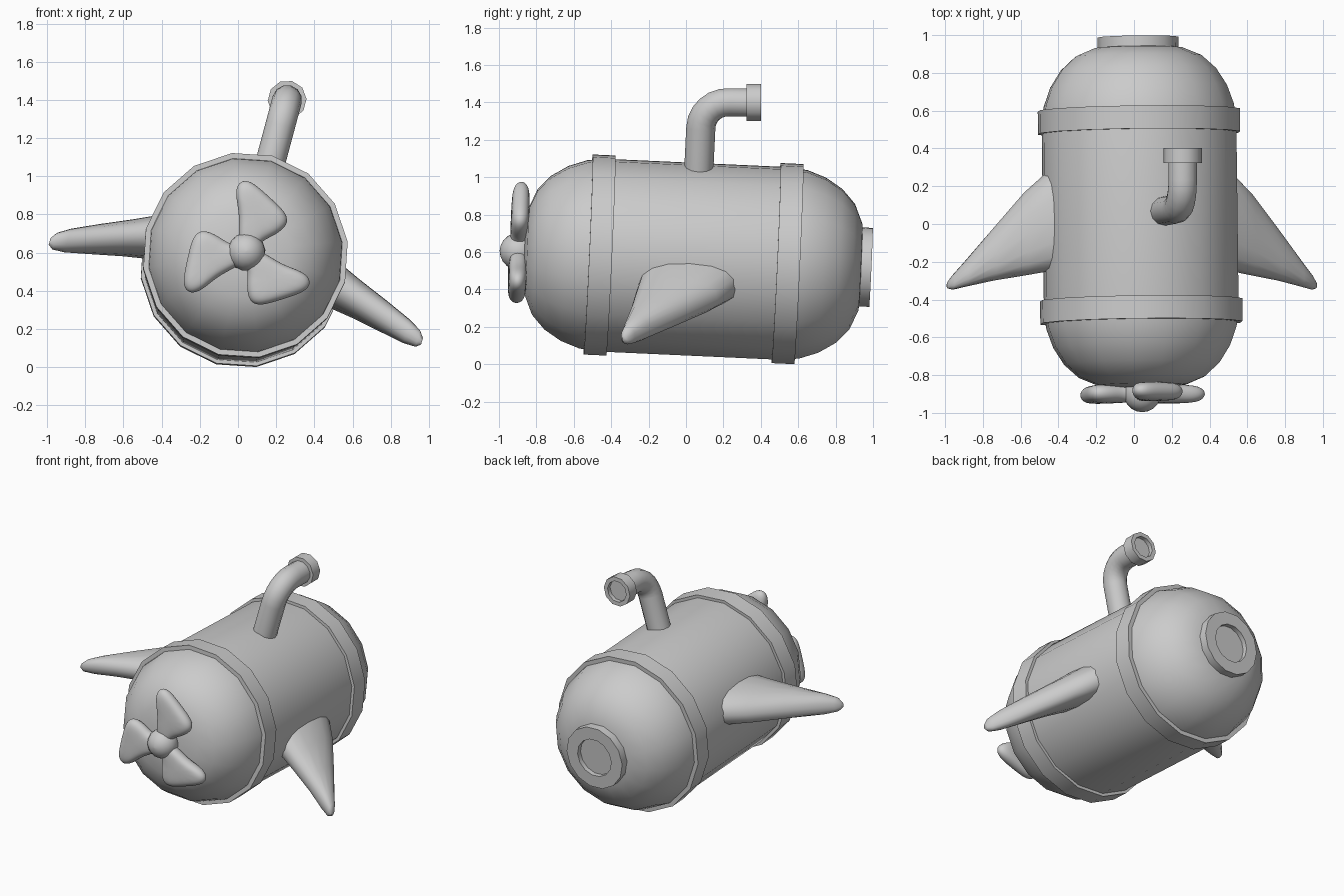
import bpy, bmesh, math
from math import sin, cos, pi, radians
from mathutils import Matrix, Vector

if "Cube" in bpy.data.objects:
    bpy.data.objects.remove(bpy.data.objects["Cube"])

# The whole vessel is rolled and pitched a little; parts are built in its own frame
FRAME = (Matrix.Translation((0.033, 0, 0.563))
         @ Matrix.Rotation(radians(15), 4, 'Y')
         @ Matrix.Rotation(radians(-2.7), 4, 'X'))


def loft(name, rings, loop=False, place=Matrix(), angle=40, subsurf=0):
    """Skin a list of equal-sized point rings; cap the ends or join them."""
    bm = bmesh.new()
    vs = [[bm.verts.new(p) for p in ring] for ring in rings]
    n = len(rings[0])
    pairs = list(zip(vs, vs[1:])) + ([(vs[-1], vs[0])] if loop else [])
    for a, b in pairs:
        for i in range(n):
            j = (i + 1) % n
            bm.faces.new((a[i], a[j], b[j], b[i]))
    if not loop:
        bm.faces.new(vs[0])
        bm.faces.new(vs[-1])
    bm.transform(FRAME @ place)
    bmesh.ops.recalc_face_normals(bm, faces=bm.faces)
    me = bpy.data.meshes.new(name)
    bm.to_mesh(me)
    bm.free()
    ob = bpy.data.objects.new(name, me)
    bpy.context.collection.objects.link(ob)
    if subsurf:
        m = ob.modifiers.new("smooth", 'SUBSURF')
        m.levels = m.render_levels = subsurf
    bpy.ops.object.select_all(action='DESELECT')
    ob.select_set(True)
    bpy.context.view_layer.objects.active = ob
    bpy.ops.object.shade_smooth_by_angle(angle=radians(angle))
    return ob


def lathe(name, profile, sides, **kw):
    """Revolve (radius, y) points about the y axis."""
    rings = [[(r * sin(2 * pi * i / sides), y, r * cos(2 * pi * i / sides))
              for i in range(sides)] for r, y in profile]
    return loft(name, rings, **kw)


# Hull: cylinder with two matching rounded ends
MID = 0.04
dome = [(0.52, 0.50), (0.508, 0.59), (0.472, 0.69), (0.415, 0.78),
        (0.338, 0.85), (0.235, 0.893), (0.1, 0.906)]
profile = [(r, MID - s) for r, s in reversed(dome)] + [(r, MID + s) for r, s in dome]
lathe("hull", profile, 16)

# Two raised bands
for name, y in (("front_band", MID - 0.503), ("rear_band", MID + 0.503)):
    lathe(name, [(0.50, y - 0.061), (0.54, y - 0.061), (0.54, y + 0.061), (0.50, y + 0.061)],
          16, loop=True)

# Rear porthole with recessed glass
lathe("porthole", [(0.215, 0.86), (0.215, 0.99), (0.13, 0.99), (0.13, 0.957)], 14)

# Periscope tube: straight, quarter bend, straight
R, BEND, N = 0.078, 0.145, 12
path = [(0.045, 0.45, 0)]
for k in range(7):
    f = pi / 2 * k / 6
    path.append((0.045 + BEND * (1 - cos(f)), 0.732 + BEND * sin(f), f))
path.append((0.31, 0.881, pi / 2))
rings = []
for y, z, f in path:
    rings.append([(R * cos(2 * pi * i / N),
                   y - R * sin(2 * pi * i / N) * cos(f),
                   z + R * sin(2 * pi * i / N) * sin(f)) for i in range(N)])
loft("periscope_tube", rings)

# Periscope eyepiece collar with recessed lens
lathe("periscope_collar", [(0.102, -0.04), (0.102, 0.038), (0.073, 0.038), (0.073, 0.01)], 10,
      place=Matrix.Translation((0, 0.322, 0.883)) @ Matrix.Rotation(radians(2.7), 4, 'X'))

# Side fins: x, leading y, trailing y, z, half thickness
stations = [(0.40, 0.31, -0.24, 0.02, 0.125), (0.50, 0.28, -0.25, -0.01, 0.118),
            (0.62, 0.17, -0.27, -0.05, 0.10), (0.78, -0.02, -0.295, -0.105, 0.082),
            (0.92, -0.19, -0.325, -0.155, 0.064), (0.985, -0.265, -0.34, -0.178, 0.045),
            (1.01, -0.30, -0.332, -0.187, 0.018)]


def power(v, e):
    return math.copysign(abs(v) ** e, v)


for name, side in (("right_fin", 1), ("left_fin", -1)):
    rings = []
    for x, lead, trail, z, h in stations:
        c, w = (lead + trail) / 2, (lead - trail) / 2
        rings.append([(side * x, c + w * power(cos(2 * pi * i / 16), 0.85),
                       z + h * power(sin(2 * pi * i / 16), 0.85)) for i in range(16)])
    loft(name, rings, angle=60)

# Propeller: hub and three thick rounded blades
HUB_Y = -0.897
lathe("propeller_hub", [(max(0.1 * sin(pi * k / 10), 0.004), HUB_Y - 0.1 * cos(pi * k / 10))
                        for k in range(11)], 16)

outline = [(-0.035, 0.0), (-0.042, 0.1), (-0.035, 0.2), (-0.058, 0.30), (-0.045, 0.365),
           (0.01, 0.38), (0.08, 0.325), (0.15, 0.26), (0.212, 0.20), (0.218, 0.14),
           (0.15, 0.088), (0.08, 0.06), (0.04, 0.0)]
cx = sum(p[0] for p in outline) / len(outline)
cz = sum(p[1] for p in outline) / len(outline)
for b in range(3):
    rings = [[(cx + (x - cx) * s, y, cz + (z - cz) * s) for x, z in outline]
             for y, s in ((-0.05, 0.62), (-0.034, 0.93), (0, 1.04), (0.034, 0.93), (0.05, 0.62))]
    turn = Matrix.Rotation(-radians(15 + 120 * b), 4, 'Y')
    loft("propeller_blade_%d" % (b + 1), rings, angle=180, subsurf=2,
         place=Matrix.Translation((0, HUB_Y, 0)) @ turn)
